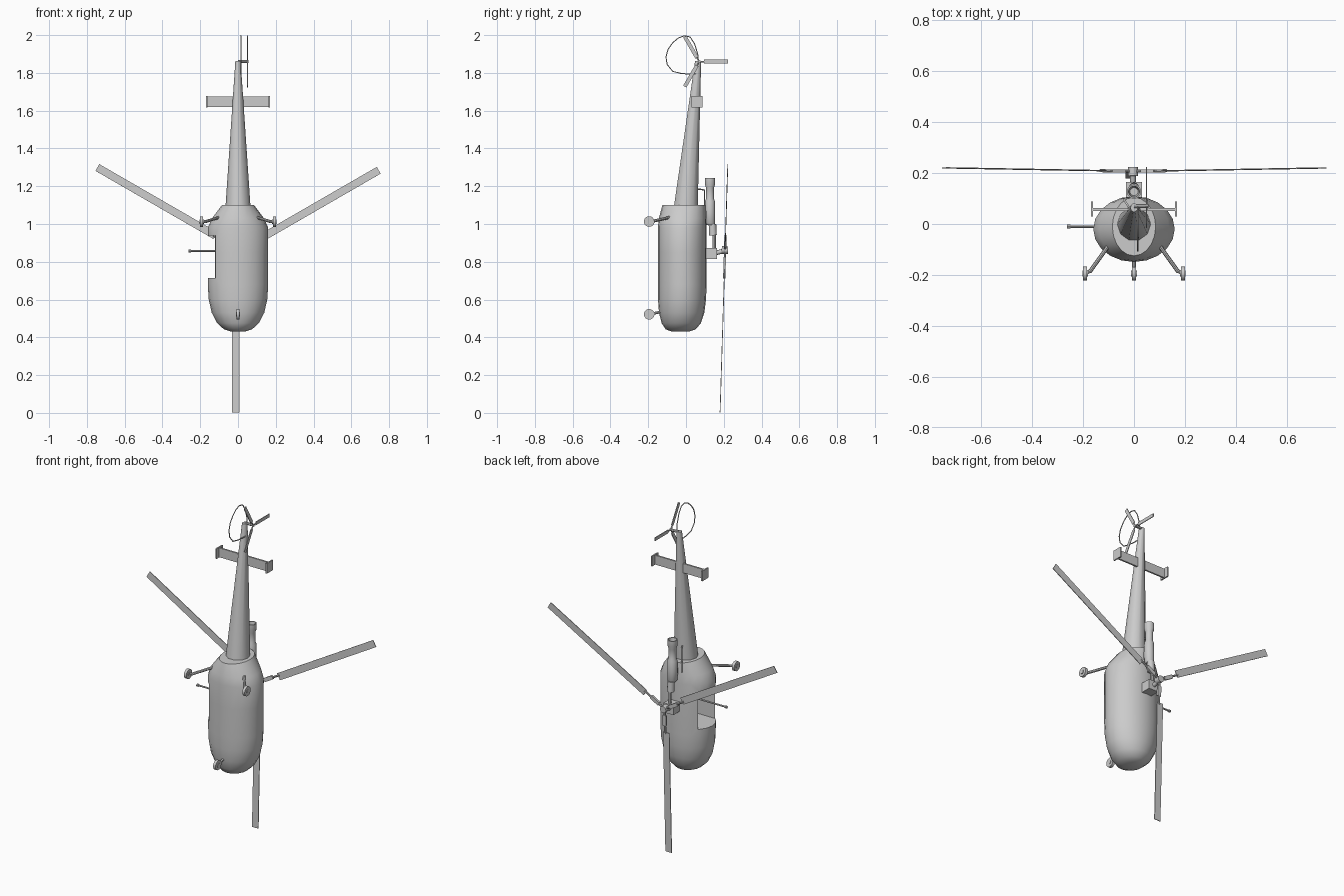
import bpy, bmesh, math
from mathutils import Vector, Matrix

if "Cube" in bpy.data.objects:
    bpy.data.objects.remove(bpy.data.objects["Cube"])

grey = bpy.data.materials.new("plain_grey")
grey.diffuse_color = (0.6, 0.6, 0.6, 1)
grey.use_nodes = True
grey.node_tree.nodes["Principled BSDF"].inputs["Base Color"].default_value = grey.diffuse_color


def finish(name, bm, angle=None):
    bmesh.ops.recalc_face_normals(bm, faces=bm.faces)
    me = bpy.data.meshes.new(name)
    bm.to_mesh(me)
    bm.free()
    me.materials.append(grey)
    ob = bpy.data.objects.new(name, me)
    bpy.context.collection.objects.link(ob)
    if angle:
        bpy.ops.object.select_all(action='DESELECT')
        ob.select_set(True)
        bpy.context.view_layer.objects.active = ob
        bpy.ops.object.shade_smooth_by_angle(angle=math.radians(angle))
    return ob


def loft(name, rings, angle=40):
    """Skin a list of equal-length point rings and cap both ends."""
    bm = bmesh.new()
    vs = [[bm.verts.new(p) for p in r] for r in rings]
    n = len(vs[0])
    for a, b in zip(vs, vs[1:]):
        for i in range(n):
            j = (i + 1) % n
            bm.faces.new((a[i], a[j], b[j], b[i]))
    bm.faces.new(vs[0])
    bm.faces.new(vs[-1])
    return finish(name, bm, angle)


def oval(z, rx, ry, yc, n, x=0):
    return [(x + rx * math.cos(2 * math.pi * i / n), yc + ry * math.sin(2 * math.pi * i / n), z)
            for i in range(n)]


def box(name, lo, hi, matrix=None):
    bm = bmesh.new()
    lo, hi = Vector(lo), Vector(hi)
    bmesh.ops.create_cube(bm, size=1)
    for v in bm.verts:
        v.co = (lo + hi) / 2 + Vector(a * b for a, b in zip(v.co, hi - lo))
    if matrix:
        bm.transform(matrix)
    return finish(name, bm)


def rod(name, p, q, r, n=8, matrix=None):
    p, q = Vector(p), Vector(q)
    bm = bmesh.new()
    bmesh.ops.create_cone(bm, cap_ends=True, segments=n, radius1=r, radius2=r, depth=(q - p).length)
    bm.transform(Matrix.Translation((p + q) / 2) @ (q - p).to_track_quat('Z', 'Y').to_matrix().to_4x4())
    if matrix:
        bm.transform(matrix)
    return finish(name, bm, 40)


def tube(name, pts, r, kind='POLY'):
    cu = bpy.data.curves.new(name, 'CURVE')
    cu.dimensions = '3D'
    cu.bevel_depth = r
    cu.bevel_resolution = 1
    cu.use_fill_caps = True
    sp = cu.splines.new(kind)
    sp.points.add(len(pts) - 1)
    for p, c in zip(sp.points, pts):
        p.co = (*c, 1)
    cu.materials.append(grey)
    ob = bpy.data.objects.new(name, cu)
    bpy.context.collection.objects.link(ob)
    return ob


# Cabin: oval sections from the nose upward (z, x radius, y radius, y centre)
cabin = loft("cabin", [oval(z, rx, ry, yc, 20) for z, rx, ry, yc in (
    (.43, .035, .045, -.03), (.443, .075, .08, -.028), (.475, .11, .104, -.025),
    (.53, .139, .12, -.023), (.60, .155, .127, -.021), (.68, .16, .129, -.02),
    (.85, .16, .129, -.02), (.98, .16, .129, -.02), (1.03, .138, .126, -.018),
    (1.10, .085, .115, -.01))])

# Door opening cut into one flank
door = box("door_cutter", (-.25, -.105, .715), (.03, .062, .94))
door.hide_render = True
door.hide_viewport = True
cut = cabin.modifiers.new("door_opening", 'BOOLEAN')
cut.object = door
cut.operation = 'DIFFERENCE'
cut.solver = 'EXACT'

# Tail boom: tapering, with a broad underside and narrow upper edge
loft("tail_boom", [oval(1.08, .067, .067, -.002, 10), oval(1.863, .014, .017, .064, 10)])

# Stabiliser and its end plates
box("stabiliser", (-.163, .052, 1.62), (.163, .062, 1.675))
for s in (-1, 1):
    box("stabiliser_end_plate", (s * .165 - .004, .03, 1.618), (s * .165 + .004, .088, 1.678))

# Tail rotor: hub shaft and three blades
rod("tail_rotor_shaft", (0, .07, 1.86), (.056, .07, 1.86), .008)
for k in range(3):
    m = Matrix.Translation((.05, .07, 1.86)) @ Matrix.Rotation(k * 2 * math.pi / 3, 4, 'X')
    box("tail_rotor_blade", (-.002, .024, -.01), (.002, .153, .01), m)
    rod("tail_rotor_arm", (0, 0, 0), (0, .026, 0), .004, 6, m)

# Tail guard hoop
tube("tail_guard", [(.015, y, z) for y, z in (
    (.065, 1.865), (.062, 1.90), (.045, 1.955), (.022, 1.99), (-.008, 1.997), (-.04, 1.985),
    (-.07, 1.96), (-.095, 1.925), (-.106, 1.885), (-.10, 1.845), (-.07, 1.808),
    (-.03, 1.798), (.02, 1.793), (.055, 1.793))], .003)

# Main rotor: tilted disc with three blades
hub = Matrix.Translation((-.004, .207, .862)) @ Matrix.Rotation(-.031, 4, 'X')
for k in range(3):
    m = hub @ Matrix.Rotation(k * 2 * math.pi / 3, 4, 'Y')
    box("rotor_blade", (-.029, -.002, -.86), (.012, .002, -.14), m)
    rod("rotor_arm", (0, 0, 0), (-.002, 0, -.15), .006, 8, m)
    box("rotor_grip", (-.011, -.006, -.10), (.011, .006, -.04), m)
rod("rotor_hub", (0, -.018, 0), (0, .016, 0), .02, 12, hub)
rod("rotor_mast", (-.004, .15, .845), (-.004, .21, .86), .012, 10)
box("gearbox", (-.032, .095, .815), (.032, .165, .872))

# Engine: turned profile along the body (z, radius, y centre)
loft("engine", [oval(z, r, r, yc, 14) for z, r, yc in (
    (.995, .02, .13), (1.005, .027, .128), (1.06, .028, .127), (1.12, .027, .127),
    (1.135, .021, .127), (1.19, .021, .127), (1.21, .028, .127), (1.243, .028, .127),
    (1.243, .022, .127), (1.20, .016, .127))])
rod("engine_neck", (0, .143, .94), (0, .14, 1.0), .02, 12)
rod("drive_shaft", (0, .15, .86), (0, .15, .95), .009)
box("engine_mount", (-.02, .08, 1.03), (.02, .115, 1.07))
tube("vent_pipe", [(-.04, .098, 1.0), (-.04, .098, 1.18), (-.02, .065, 1.185)], .004)


# Wheels with axle hubs and struts
def wheel(name, x, y, z):
    rod(name, (x - .008, y, z), (x + .008, y, z), .028, 18)
    rod(name + "_hub", (x - .011, y, z), (x + .011, y, z), .012, 10)


wheel("nose_wheel", 0, -.195, .522)
rod("nose_strut", (0, -.193, .522), (0, -.11, .54), .007)
for s in (-1, 1):
    wheel("main_wheel", s * .192, -.195, 1.013)
    rod("main_axle", (s * .192, -.193, 1.013), (s * .172, -.185, 1.013), .007)
    rod("main_strut", (s * .174, -.188, 1.012), (s * .10, -.085, 1.035), .008)

# Side boom through the door
rod("side_boom", (-.255, -.01, .857), (.03, -.01, .857), .005)
rod("side_boom_tip", (-.263, -.01, .857), (-.25, -.01, .857), .008)
